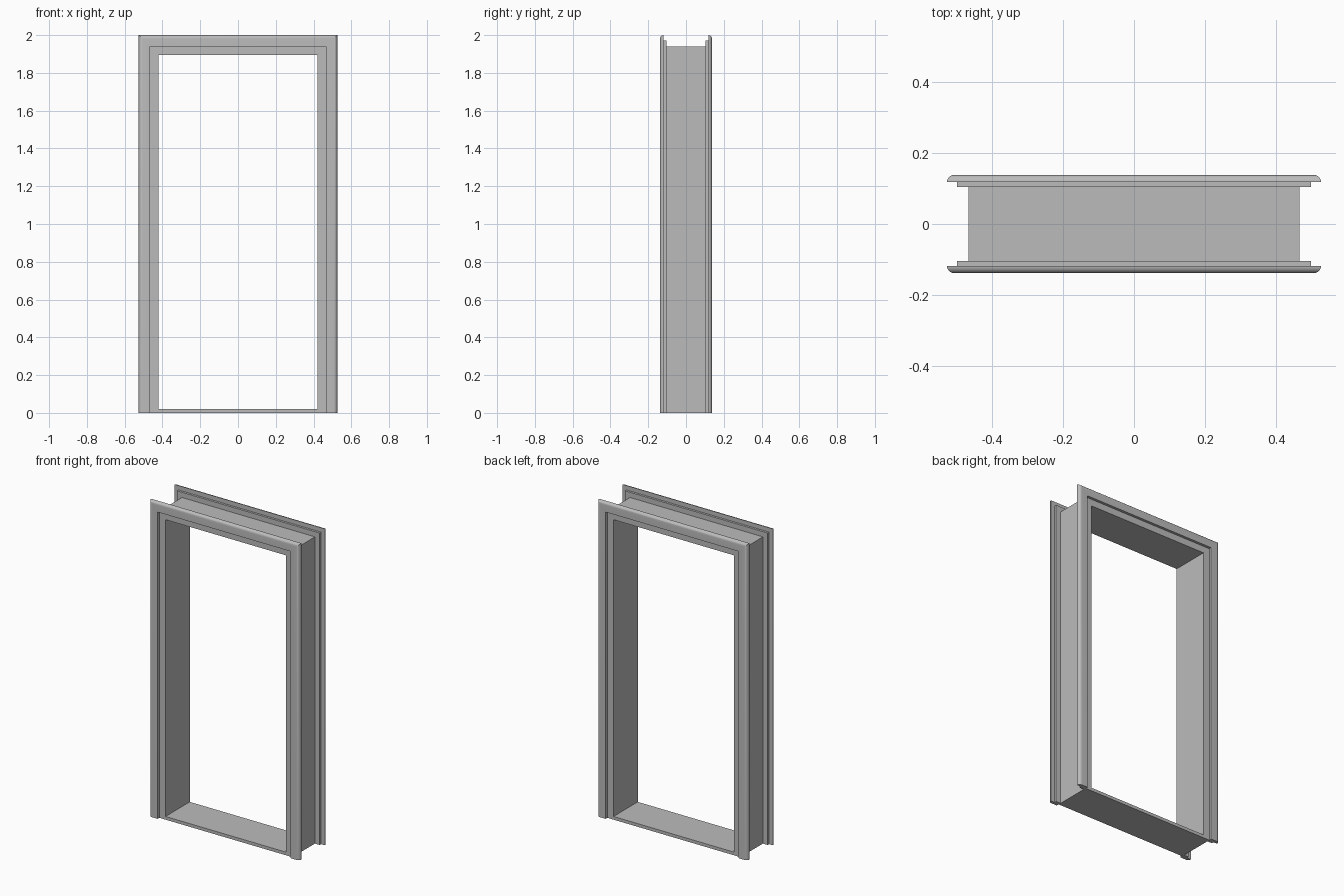
import bpy
import bmesh
from math import sin, cos, pi, radians

cube = bpy.data.objects.get("Cube")
if cube:
    bpy.data.objects.remove(cube, do_unlink=True)

# Clear opening and member sizes
HALF_WIDTH, HEAD = 0.422, 1.896
LINING, STEP, OUTER = 0.043, 0.076, 0.104
FACE_Y, CASING_BACK, STEP_BACK, LINING_Y = 0.138, 0.118, 0.104, 0.121
SILL_TOP = 0.02

grey = bpy.data.materials.new("neutral grey")
grey.use_nodes = True
grey.diffuse_color = (0.5, 0.5, 0.5, 1)
grey.node_tree.nodes["Principled BSDF"].inputs["Base Color"].default_value = (0.5, 0.5, 0.5, 1)


def finish(name, bm):
    bmesh.ops.recalc_face_normals(bm, faces=bm.faces)
    mesh = bpy.data.meshes.new(name)
    bm.to_mesh(mesh)
    bm.free()
    mesh.materials.append(grey)
    obj = bpy.data.objects.new(name, mesh)
    bpy.context.collection.objects.link(obj)
    bpy.ops.object.select_all(action="DESELECT")
    obj.select_set(True)
    bpy.context.view_layer.objects.active = obj
    bpy.ops.object.shade_smooth_by_angle(angle=radians(30))
    return obj


def sweep(name, profile):
    """Carry an (outward offset, y) profile up, across and down with mitred corners."""
    bm = bmesh.new()
    rings = []
    for side, top in ((-1, False), (-1, True), (1, True), (1, False)):
        rings.append([bm.verts.new((side * (HALF_WIDTH + o), y, HEAD + o if top else 0))
                      for o, y in profile])
    n = len(profile)
    for a, b in zip(rings, rings[1:]):
        for i in range(n):
            j = (i + 1) % n
            bm.faces.new((a[i], a[j], b[j], b[i]))
    bm.faces.new(rings[0])
    bm.faces.new(rings[-1])
    return finish(name, bm)


# Lining: two jambs and the head
sweep("jamb_lining", [(0, -LINING_Y), (LINING, -LINING_Y), (LINING, LINING_Y), (0, LINING_Y)])

# Casings: rounded outer edge and a narrower step behind
radius = FACE_Y - CASING_BACK
rounded = [(OUTER - radius + radius * sin(a), FACE_Y - radius + radius * cos(a))
           for a in (pi / 2 * i / 8 for i in range(9))]
profile = [(LINING, FACE_Y)] + rounded + [
    (STEP, CASING_BACK), (STEP, STEP_BACK), (LINING, STEP_BACK)]
for name, side in (("front_casing", -1), ("back_casing", 1)):
    sweep(name, [(o, side * y) for o, y in profile])

# Threshold between the jambs
bm = bmesh.new()
bmesh.ops.create_cube(bm, size=1)
for v in bm.verts:
    v.co = (v.co.x * 2 * HALF_WIDTH, v.co.y * 2 * LINING_Y, (v.co.z + 0.5) * SILL_TOP)
finish("threshold", bm)
